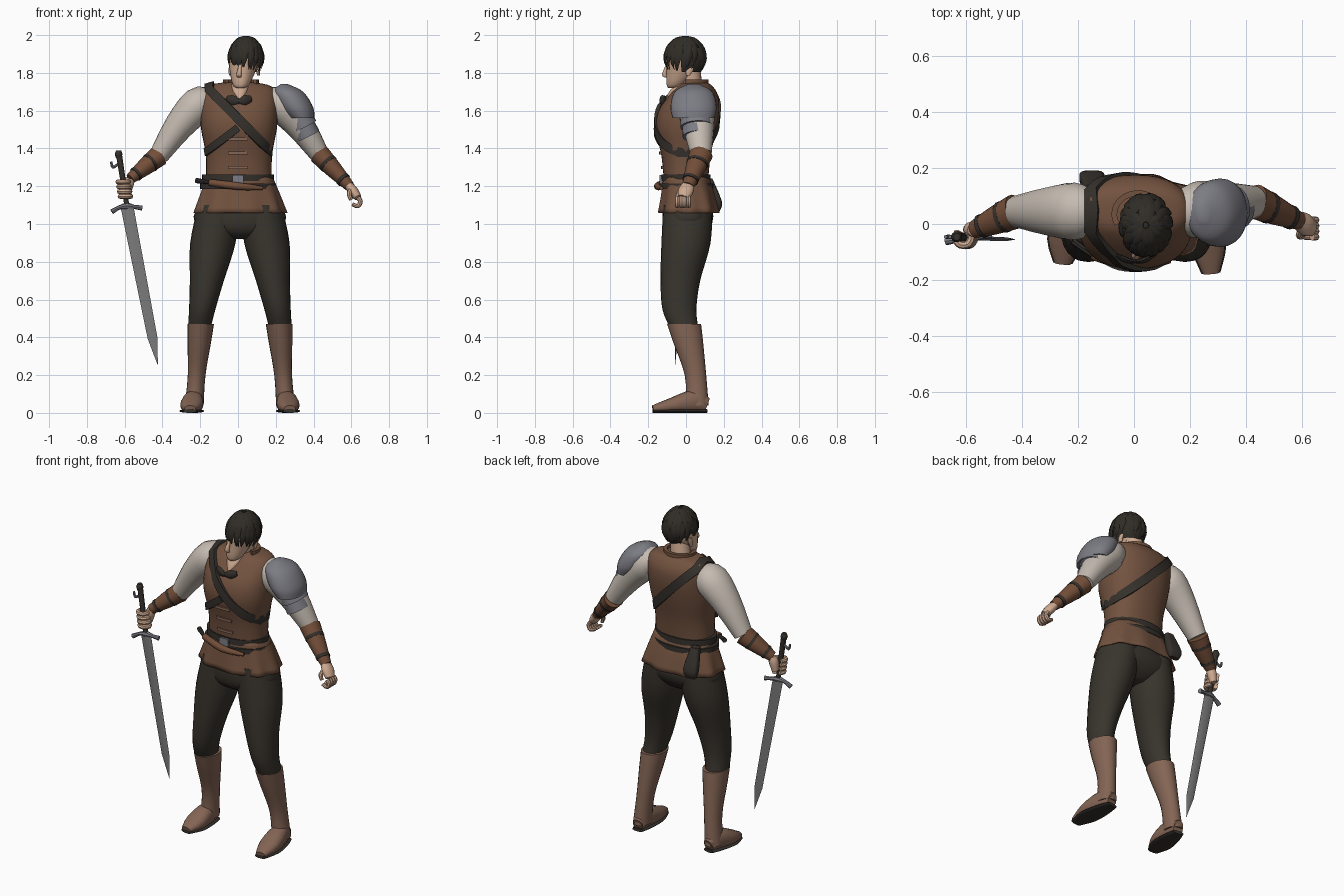
import bpy, bmesh, math, random
from mathutils import Vector as V

random.seed(4)
if "Cube" in bpy.data.objects:
    bpy.data.objects.remove(bpy.data.objects["Cube"], do_unlink=True)


def colour(name, red, green, blue):
    mat = bpy.data.materials.new(name)
    mat.use_nodes = True
    mat.diffuse_color = (red, green, blue, 1)
    mat.node_tree.nodes["Principled BSDF"].inputs["Base Color"].default_value = mat.diffuse_color
    return mat


VEST = colour("vest brown", .17, .085, .05)
BOOT = colour("boot brown", .23, .13, .09)
BRACER = colour("bracer brown", .17, .075, .04)
CLOTH = colour("trouser cloth", .04, .034, .026)
HAIR = colour("dark hair", .03, .026, .02)
LINEN = colour("linen", .56, .5, .44)
SKIN = colour("skin", .62, .4, .28)
STEEL = colour("armour steel", .2, .2, .23)
BLADE = colour("blade grey", .2, .2, .2)
STRAP = colour("dark leather", .035, .03, .025)
UPRIGHT, BACKWARD = V((0, 0, 1)), V((0, 1, 0))
made = []


def finish(name, bm, mat):
    bmesh.ops.recalc_face_normals(bm, faces=bm.faces)
    mesh = bpy.data.meshes.new(name)
    bm.to_mesh(mesh)
    bm.free()
    mesh.materials.append(mat)
    ob = bpy.data.objects.new(name, mesh)
    bpy.context.collection.objects.link(ob)
    made.append(ob)
    return ob


def smooth(rows, steps):
    """Catmull-Rom interpolation of rows of numbers."""
    out = []
    for i in range(len(rows) - 1):
        before, start, end = rows[max(i - 1, 0)], rows[i], rows[i + 1]
        after = rows[min(i + 2, len(rows) - 1)]
        for k in range(steps):
            t = k / steps
            out.append([q + t * (r - p) / 2 + t * t * (2 * p - 5 * q + 4 * r - s) / 2
                        + t ** 3 * (3 * q - p - 3 * r + s) / 2
                        for p, q, r, s in zip(before, start, end, after)])
    return out + [list(rows[-1])]


def bridge(bm, first, second):
    count = len(first)
    for k in range(count):
        j = (k + 1) % count
        bm.faces.new((first[k], first[j], second[j], second[k]))


def tube(bm, rows, flat=False, up=BACKWARD, sides=20, power=2, steps=3, cap=True, ruffle=0):
    """Loft rows of x, y, z, width radius, depth radius; flat keeps rings level."""
    rows = smooth(rows, steps)
    centres = [V(row[:3]) for row in rows]
    rings = []
    for i, (centre, row) in enumerate(zip(centres, rows)):
        along = UPRIGHT if flat else (centres[min(i + 1, len(rows) - 1)] - centres[max(i - 1, 0)]).normalized()
        deep = (up - along * along.dot(up)).normalized()
        wide = deep.cross(along)
        ring = []
        for k in range(sides):
            angle = math.tau * k / sides
            c, s = math.cos(angle), math.sin(angle)
            wave = 1 + ruffle * math.cos(9 * angle) * i / len(rows)
            x = math.copysign(abs(c) ** (2 / power), c) * max(row[3], .001) * wave
            y = math.copysign(abs(s) ** (2 / power), s) * max(row[4], .001) * wave
            ring.append(bm.verts.new(centre + wide * x + deep * y))
        rings.append(ring)
    for first, second in zip(rings, rings[1:]):
        bridge(bm, first, second)
    if cap:
        bm.faces.new(rings[0])
        bm.faces.new(rings[-1])


def loft(name, mat, rows, **options):
    bm = bmesh.new()
    tube(bm, rows, **options)
    return finish(name, bm, mat)


def level(name, mat, rows, x, **options):
    """Stack level rings given as z, y, width, depth; x is a rule of height."""
    return loft(name, mat, [(x(z), y, z, w, d) for z, y, w, d in rows], flat=True, **options)


def path_rows(points, radii, depth=1):
    return [(*point, r, r * depth) for point, r in zip(points, radii)]


def limb(name, mat, points, radii, depth=1, **options):
    return loft(name, mat, path_rows(points, radii, depth), **options)


def ribbon(name, mat, points, normals, width, closed=True):
    bm, count, sections, thick = bmesh.new(), len(points), [], .01
    for i, (point, normal) in enumerate(zip(points, normals)):
        ahead = points[(i + 1) % count] if closed else points[min(i + 1, count - 1)]
        behind = points[i - 1] if closed else points[max(i - 1, 0)]
        across = (ahead - behind).cross(normal).normalized() * width / 2
        lift = normal * thick
        corners = (-across - lift, across - lift, across + lift, lift - across)
        sections.append([bm.verts.new(point + corner) for corner in corners])
    for first, second in zip(sections, sections[1:]):
        bridge(bm, first, second)
    if closed:
        bridge(bm, sections[-1], sections[0])
    else:
        bm.faces.new(sections[0])
        bm.faces.new(sections[-1])
    return finish(name, bm, mat)


def hoop(name, mat, centre, rx, ry, width, start=0, sweep=math.tau):
    closed = sweep == math.tau
    out = [V((math.cos(a), math.sin(a), 0)) for a in (start + sweep * k / 40 for k in range(40 if closed else 41))]
    ribbon(name, mat, [centre + n * V((rx, ry, 0)) for n in out], out, width, closed)


# Vest body and flared skirt
TORSO = [(1.2, 0, .175, .115), (1.36, 0, .175, .13), (1.5, 0, .2, .16), (1.6, .015, .205, .16),
         (1.68, .04, .2, .13), (1.73, .05, .17, .09), (1.75, .05, .08, .06)]
ROUND = 2.3
level("vest", VEST, TORSO, lambda z: .005, sides=36, power=ROUND, steps=4)
skirt = level("vest_skirt", VEST, [(1.25, 0, .175, .12), (1.16, .01, .21, .14), (1.06, .015, .245, .16)],
              lambda z: .008, sides=54, power=ROUND, cap=False, ruffle=.045)
skirt.modifiers.new("thickness", "SOLIDIFY").thickness = .008
torso_rings = smooth(TORSO, 8)


def on_torso(x, z, side):
    """Point and outward normal on the front (-1) or back (1) of the vest."""
    height, y, rx, ry = min(torso_rings, key=lambda ring: abs(ring[0] - z))
    f = max(-.98, min(.98, x / rx))
    point = V((f * rx, y + side * ry * (1 - abs(f) ** ROUND) ** (1 / ROUND), z))
    return point, (point - V((point.x / 2, y, min(z, 1.62)))).normalized()


def across_torso(start, end, side, count):
    return [on_torso(*V(start).lerp(V(end), k / count), side) for k in range(count + 1)]


# Chest straps and closures
top, hip = (-.15, 1.71), (.175, 1.38)
wrap = across_torso(top, hip, -1, 14) + across_torso(hip, top, 1, 14)
wrap.append((V((-.15, .05, 1.74)), V((-.3, 0, 1)).normalized()))
ribbon("shoulder_strap", STRAP, *zip(*wrap), .05)
ribbon("lower_strap", STRAP, *zip(*across_torso((-.17, 1.38), (0, 1.51), -1, 8)), .04, closed=False)
for i in range(3):
    z = 1.3 + .075 * i
    ribbon(f"vest_closure_{i}", BOOT, *zip(*across_torso((-.05, z), (.05, z), -1, 4)), .015, closed=False)

# Belts, buckle, dagger and hip pouch
hoop("waist_belt", STRAP, V((0, 0, 1.245)), .18, .12, .036)
hoop("low_belt", STRAP, V((0, 0, 1.2)), .19, .135, .03)
limb("belt_buckle", STEEL, [(0, -.12, 1.23), (0, -.14, 1.23)], [.03, .03], up=UPRIGHT, power=6, steps=1)
sheath_mouth = (-.15, -.11, 1.22)
limb("dagger_sheath", BRACER, [sheath_mouth, (0, -.15, 1.2), (.13, -.13, 1.19)], [.018, .02, .01], sides=10)
limb("dagger_handle", STRAP, [(-.22, -.06, 1.23), sheath_mouth], [.014, .01], sides=8)
level("hip_pouch", STRAP, [(1.24, .12, .025, .02), (1.12, .165, .045, .025), (1.07, .165, .03, .015)],
      lambda z: -.15, power=4)

# Trousers and boots
level("trouser_hips", CLOTH, [(1.2, 0, .165, .11), (1.04, .01, .245, .135), (.96, 0, .19, .11), (.92, 0, .05, .06)],
      lambda z: .01, sides=28, power=ROUND)
FOOT = [(.11, .03, .04), (.04, .05, .06), (-.06, .06, .04), (-.14, .03, .02)]
for side, label in ((1, "left"), (-1, "right")):
    level(label + "_trouser_leg", CLOTH, [(1.1, .01, .11, .13), (.9, 0, .12, .13), (.7, -.03, .09, .105),
                                          (.55, -.035, .07, .09), (.45, -.01, .06, .075)],
          lambda z: .01 + side * (.287 - .16 * z), sides=24, steps=4)
    level(label + "_boot_shaft", BOOT, [(.47, -.01, .07, .09), (.38, .01, .063, .08), (.2, .05, .047, .057), (.04, .06, .05, .06)],
          lambda z: .01 + side * (.245 - .08 * z), steps=4)
    stretch = 1.25 if side > 0 else 1
    for part, mat, grow in (("foot", BOOT, 0), ("sole", STRAP, .004)):
        rows = [(.01 + side * (.25 - .1 * y), y * (stretch if y < 0 else 1), .01 if grow else h, w + grow, .01 if grow else h)
                for y, w, h in FOOT]
        loft(f"{label}_boot_{part}", mat, rows, up=UPRIGHT, power=ROUND)

# Sleeves and bracers
JOINTS = {"right": (V((-.21, .045, 1.63)), V((-.42, .045, 1.36)), V((-.57, -.02, 1.24))),
          "left": (V((.23, .05, 1.63)), V((.43, .08, 1.37)), V((.59, .01, 1.2)))}
for label, (shoulder, elbow, wrist) in JOINTS.items():
    root = V((shoulder.x * .7, shoulder.y, 1.65))
    middle = shoulder.lerp(elbow, .5) + UPRIGHT * .02
    limb(label + "_sleeve", LINEN, [root, shoulder, middle, elbow], [.07, .095, .078, .052], 1.08)
    forearm = [elbow.lerp(wrist, t) for t in (0, .5, 1)]
    limb(label + "_bracer", BRACER, forearm, [.056, .045, .028], 1.12)
    for t in (.25, .75):
        spots = [elbow.lerp(wrist, t + d) for d in (0, .08)]
        limb(label + "_bracer_tie", STRAP, spots, [.058 - .026 * t] * 2, 1.12, steps=1)

# Shoulder armour
level("shoulder_plate", STEEL, [(1.56, .04, .07, .11), (1.62, .04, .092, .122), (1.7, .04, .08, .1), (1.74, .04, .02, .03)],
      lambda z: 1.115 - .5 * z, sides=28, steps=5)
for i in range(2):
    upper = V((.318, .052, 1.575)) + V((.022, .004, -.05)) * i
    limb(f"upper_arm_band_{i}", STEEL, [upper, upper + V((.03, .004, -.06))], [.07 - .006 * i, .073 - .006 * i], 1.18, steps=1)

# Right hand closed round the grip
GUARD, POMMEL, TIP = V((-.588, -.05, 1.095)), V((-.632, -.046, 1.38)), V((-.425, -.055, .255))
bm = bmesh.new()
wrist = JOINTS["right"][2]
tube(bm, path_rows([wrist, wrist + V((-.01, 0, -.03)), wrist + V((-.02, 0, -.08))], [.025, .028, .02]), sides=12)
for i in range(4):
    centre = GUARD.lerp(POMMEL, .18 + .09 * i)
    curl = [centre + V((math.cos(a), math.sin(a), 0)) * .028 for a in (1, 0, -1, -2, -3, -4)]
    tube(bm, path_rows(curl, [.0135] * 6), up=UPRIGHT, sides=8)
finish("right_hand", bm, SKIN)

# Left hand, loosely curled
bm = bmesh.new()
wrist = JOINTS["left"][2]
knuckle = wrist + V((.045, -.026, -.06))
tube(bm, path_rows([wrist, wrist.lerp(knuckle, .5), knuckle], [.024, .027, .02], 1.5), sides=14)
for i in range(4):
    base = knuckle + BACKWARD * (.03 - .02 * i)
    finger = [base, base + V((.013, 0, -.02)), base + V((0, 0, -.045)), base - V((.03, 0, .035))]
    tube(bm, path_rows(finger, [.013, .013, .012, .01]), sides=8)
thumb = wrist.lerp(knuckle, .2) - BACKWARD * .02
tube(bm, path_rows([thumb, thumb + V((-.01, -.025, -.03)), thumb + V((0, -.03, -.06))], [.014, .013, .01]), sides=8)
finish("left_hand", bm, SKIN)

# Sword
limb("sword_blade", BLADE, [GUARD, GUARD.lerp(TIP, .83), TIP], [.034, .026, .001], .25, sides=4, steps=1)
limb("sword_grip", STRAP, [GUARD, POMMEL], [.013, .016], sides=10)
limb("sword_pommel", STRAP, [POMMEL + UPRIGHT * d for d in (-.03, -.01, .01)], [.014, .02, .013], sides=10)
arms = [GUARD + V((.08 * t, .012 * t, -.03 * max(0, -t) ** 2 - .01 * max(0, t))) for t in (-1, -.5, 0, .5, 1)]
limb("sword_guard", STEEL, arms, [.014, .011, .018, .011, .014], sides=8)
ring = POMMEL - UPRIGHT * .06
limb("grip_ring", STEEL, [ring + V((-.04, 0, .01)), ring - V((.03, 0, .02)), ring], [.006, .008, .006], sides=8)

# Neck, collar and clasp
level("neck", SKIN, [(1.7, .035, .06, .055), (1.83, .02, .05, .055)], lambda z: .15 * z - .245)
level("neck_opening", SKIN, [(1.65, -.09, .01, .02), (1.7, -.055, .04, .035), (1.74, -.01, .05, .045)], lambda z: .01, sides=12)
hoop("collar", VEST, V((.015, .035, 1.74)), .085, .075, .05, -.5, math.pi + 1)
for side, label in ((1, "left"), (-1, "right")):
    bow = [V((.005 + .033 * side * t, -.135 + .006 * t * t, 1.648 + .008 * t)) for t in range(3)]
    limb(label + "_clasp", STRAP, bow, [.012, .026, .015], .4, sides=8)

# Head, turned slightly to its right
def head_x(z):
    return .12 * z - .193


level("head", SKIN, [(1.72, -.068, .022, .025), (1.74, -.053, .045, .05), (1.82, -.014, .071, .09), (1.88, -.008, .075, .094),
                     (1.94, 0, .06, .075), (1.965, 0, .03, .04)], head_x, sides=24)
limb("nose", SKIN, [(.012, -.1, 1.845), (.005, -.114, 1.79), (.008, -.1, 1.775)], [.007, .014, .008], flat=True, sides=10)
for side, label in ((1, "left"), (-1, "right")):
    level(label + "_ear", SKIN, [(1.785, .01, .008, .01), (1.815, .018, .01, .02), (1.84, .024, .007, .014)],
          lambda z: .034 + side * .074, sides=10)

# Hair cap with layered pointed locks
CROWN, SKULL = V((.042, -.004, 1.876)), V((.088, .106, .112))


def on_skull(turn, drop, grow=1):
    flat = math.sin(drop)
    return CROWN + V((math.cos(turn) * flat, math.sin(turn) * flat, math.cos(drop))) * SKULL * grow


bm = bmesh.new()
bmesh.ops.create_uvsphere(bm, u_segments=28, v_segments=18, radius=1)
for vert in bm.verts:
    vert.co = CROWN + vert.co * SKULL
face_side = [v for v in bm.verts if v.co.z < (1.87 if v.co.y < -.03 else 1.8)]
bmesh.ops.delete(bm, geom=face_side, context="VERTS")
for start, reach, count in ((.1, 1.1, 14), (.55, 1.6, 20), (1.05, 2, 26)):
    for k in range(count):
        turn = math.tau * (k + random.random() * .6) / count
        end = min(reach, 2.2 + .3 * min(0, math.sin(turn))) + random.uniform(0, .2)
        twist = random.uniform(-.25, .25)
        steps = [i / 3 for i in range(4)]
        spots = [on_skull(turn + twist * t, start + (end - start) * t, 1 + .045 * math.sin(2.4 * t)) for t in steps]
        outward = on_skull(turn, (start + end) / 2) - CROWN
        tube(bm, path_rows(spots, [.021 * (1 - t * t) for t in steps], .4), up=outward, sides=6, steps=2)
finish("hair", bm, HAIR)

# Soft shading with crisp edges
bpy.ops.object.select_all(action="DESELECT")
for ob in made:
    ob.select_set(True)
bpy.context.view_layer.objects.active = made[0]
bpy.ops.object.shade_smooth_by_angle(angle=math.radians(42))
